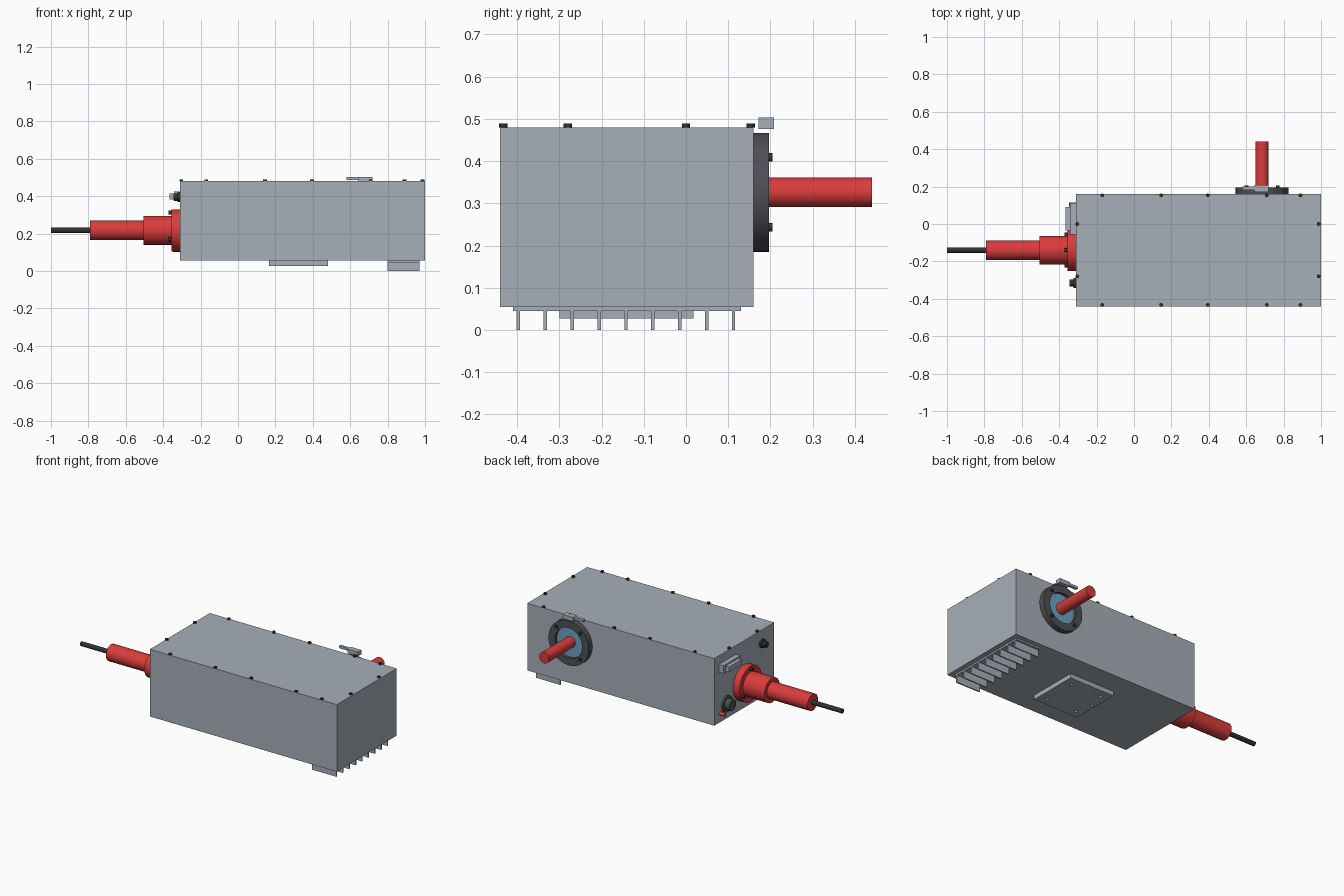
import bpy, bmesh, math
from mathutils import Matrix, Vector

if "Cube" in bpy.data.objects:
    bpy.data.objects.remove(bpy.data.objects["Cube"], do_unlink=True)


def material(name, rgb):
    m = bpy.data.materials.new(name)
    m.use_nodes = True
    m.diffuse_color = (*rgb, 1)
    m.node_tree.nodes["Principled BSDF"].inputs["Base Color"].default_value = (*rgb, 1)
    return m


GREY = material("casing grey", (0.38, 0.43, 0.48))
RED = material("insulator red", (0.70, 0.045, 0.045))
DARK = material("flange dark grey", (0.075, 0.08, 0.09))
BLACK = material("fastener black", (0.03, 0.031, 0.034))
BLUE = material("window blue", (0.15, 0.36, 0.55))

# Rotations taking the local z axis to an outward direction
UP = Matrix.Identity(4)
BACK = Matrix.Rotation(-math.pi / 2, 4, "X")
SIDE = Matrix.Rotation(-math.pi / 2, 4, "Y")


def finish(name, bm, mat):
    bmesh.ops.recalc_face_normals(bm, faces=bm.faces)
    mesh = bpy.data.meshes.new(name)
    bm.to_mesh(mesh)
    bm.free()
    mesh.materials.append(mat)
    obj = bpy.data.objects.new(name, mesh)
    bpy.context.collection.objects.link(obj)
    return obj


def box(name, xs, ys, zs, mat):
    bm = bmesh.new()
    bmesh.ops.create_cube(bm, size=1)
    for v in bm.verts:
        v.co = [sum(r) / 2 + c * (r[1] - r[0]) for r, c in zip((xs, ys, zs), v.co)]
    return finish(name, bm, mat)


def lathe(name, profile, turn, at, mat, steps=40):
    """Revolve (radius, height) points about the outward axis at a base point."""
    bm = bmesh.new()
    verts = [bm.verts.new((r, 0, h)) for r, h in profile]
    edges = [bm.edges.new(pair) for pair in zip(verts, verts[1:])]
    bmesh.ops.spin(bm, geom=verts + edges, axis=(0, 0, 1), cent=(0, 0, 0),
                   steps=steps, angle=math.tau)
    bmesh.ops.remove_doubles(bm, verts=bm.verts, dist=0.00005)
    bm.transform(Matrix.Translation(at) @ turn)
    obj = finish(name, bm, mat)
    bpy.ops.object.select_all(action="DESELECT")
    obj.select_set(True)
    bpy.context.view_layer.objects.active = obj
    bpy.ops.object.shade_smooth_by_angle(angle=math.radians(35))
    return obj


def rod(name, radius, length, turn, at, mat, steps=32):
    return lathe(name, [(0, 0), (radius, 0), (radius, length), (0, length)],
                 turn, at, mat, steps)


# Main casing
LEFT, REAR, TOP = -0.31, 0.16, 0.48
box("casing", (LEFT, 1), (-0.44, REAR), (0.055, TOP), GREY)

# Lid screws around the top edge
spots = [(x, y) for x in (-0.17, 0.145, 0.395, 0.71, 0.89) for y in (-0.433, 0.153)]
spots += [(x, y) for x in (-0.303, 0.987) for y in (-0.28, 0)]
for x, y in spots:
    rod("lid_screw", 0.01, 0.009, UP, (x, y, TOP), BLACK, 16)

# Heat sink under the casing
box("heat_sink_base", (0.8, 0.97), (-0.41, 0.13), (0.045, 0.055), GREY)
for i in range(9):
    y = -0.397 + i * 0.0637
    box("heat_sink_fin", (0.8, 0.97), (y - 0.004, y + 0.004), (0, 0.046), GREY)

# Mounting plate with drilled holes
plate = box("mounting_plate", (0.165, 0.48), (-0.3, 0.018), (0.027, 0.055), GREY)
holes = [(x, y) for x in (0.217, 0.428) for y in (-0.25, -0.035)]
holes += [(0.19, -0.141), (0.455, -0.141)]
for x, y in holes:
    cutter = rod("hole_cutter", 0.009, 0.03, UP, (x, y, 0.015), GREY, 16)
    cutter.hide_render = True
    cut = plate.modifiers.new("hole", "BOOLEAN")
    cut.object, cut.solver = cutter, "EXACT"
    bpy.context.view_layer.objects.active = plate
    bpy.ops.object.modifier_apply(modifier=cut.name)
    bpy.data.objects.remove(cutter, do_unlink=True)

# Rear window flange with glass and rod
port = Vector((0.685, REAR, 0.326))
lathe("window_flange", [(0.095, 0), (0.141, 0), (0.141, 0.036), (0.095, 0.036), (0.095, 0)],
      BACK, port, DARK, 64)
rod("window_glass", 0.096, 0.018, BACK, port, BLUE, 64)
rod("window_rod", 0.035, 0.28, BACK, port, RED)
for sx in (-1, 1):
    for sz in (-1, 1):
        at = port + Vector((sx * 0.083, 0.034, sz * 0.083))
        rod("flange_screw", 0.01, 0.011, BACK, at, BLACK, 16)

# Small switch above the flange
box("switch_body", (0.645, 0.718), (0.172, 0.208), (0.476, 0.503), GREY)
box("switch_tab", (0.58, 0.645), (0.183, 0.2), (0.487, 0.502), GREY)

# Stepped bushing and cable on the end face
hub = Vector((LEFT, -0.14, 0.217))
lathe("bushing", [(0, 0), (0.112, 0), (0.112, 0.045), (0.077, 0.045), (0.077, 0.195),
                  (0.052, 0.195), (0.052, 0.48), (0, 0.48)], SIDE, hub, RED, 48)
rod("cable", 0.014, 0.215, SIDE, hub + Vector((-0.475, 0, 0)), BLACK, 24)
for k in range(3):
    a = math.radians(90 + 120 * k)
    at = hub + Vector((-0.043, 0.095 * math.cos(a), 0.095 * math.sin(a)))
    rod("bushing_screw", 0.011, 0.018, SIDE, at, BLACK, 16)

# Data connector on the end face
box("connector_flange", (-0.342, LEFT), (-0.055, 0.113), (0.375, 0.425), GREY)
box("connector_shell", (-0.365, -0.342), (-0.035, 0.092), (0.382, 0.415), GREY)

# Round power socket, small knob and indicator pin
lathe("power_socket", [(0, 0), (0.05, 0), (0.05, 0.012), (0.035, 0.012),
                       (0.035, 0.045), (0, 0.045)], SIDE, (LEFT, 0.04, 0.15), DARK)
lathe("end_knob", [(0, 0), (0.027, 0), (0.027, 0.014), (0.019, 0.014),
                   (0.019, 0.036), (0, 0.036)], SIDE, (LEFT, -0.315, 0.396), BLACK, 24)
rod("indicator_pin", 0.011, 0.038, SIDE, (LEFT, 0.105, 0.112), RED, 16)
